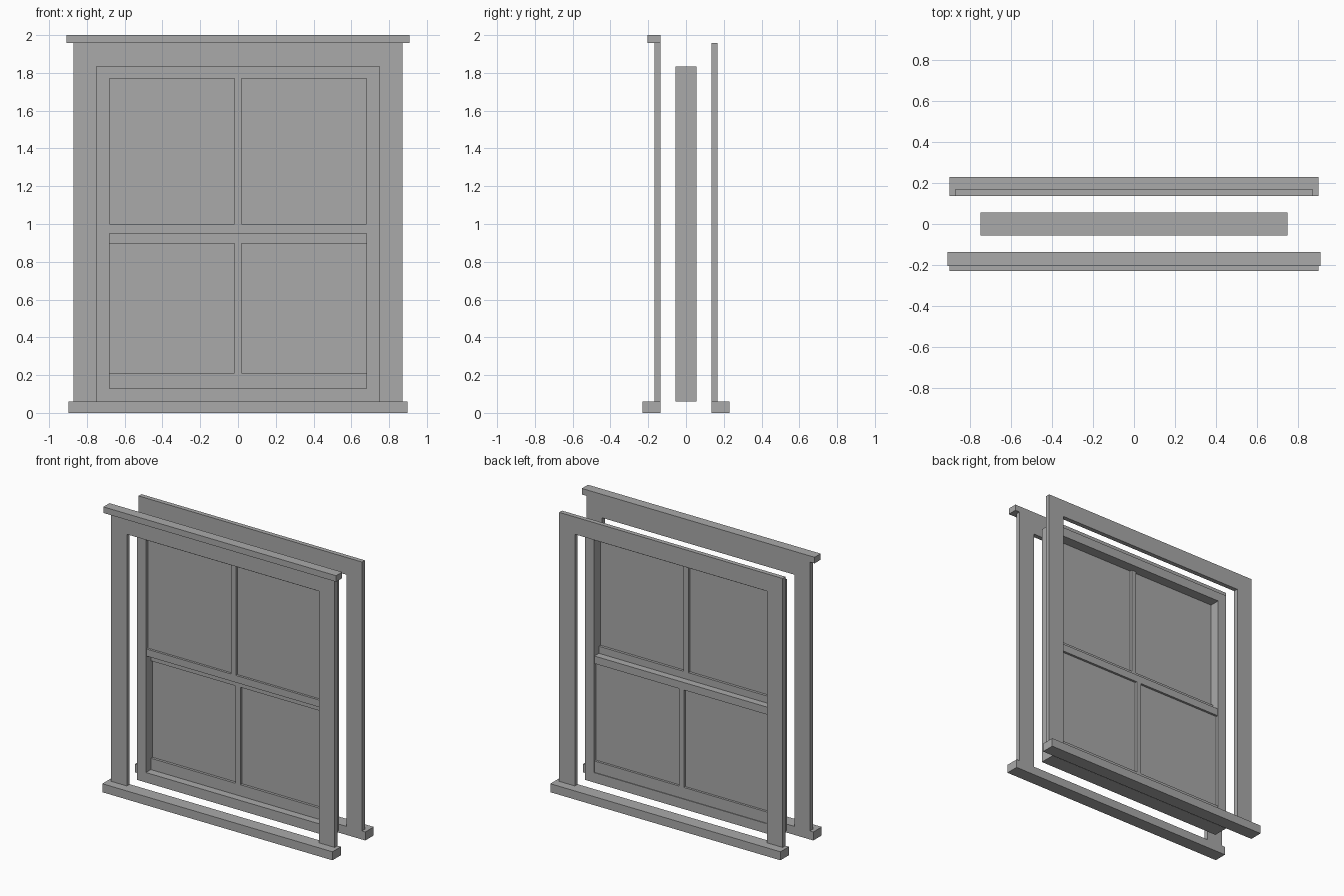
import bpy, bmesh

if "Cube" in bpy.data.objects:
    bpy.data.objects.remove(bpy.data.objects["Cube"])

paint = bpy.data.materials.new("grey paint")
paint.diffuse_color = (0.4, 0.4, 0.4, 1)
paint.use_nodes = True
paint.node_tree.nodes["Principled BSDF"].inputs["Base Color"].default_value = paint.diffuse_color


def finish(name, bm):
    bmesh.ops.recalc_face_normals(bm, faces=bm.faces)
    mesh = bpy.data.meshes.new(name)
    bm.to_mesh(mesh)
    bm.free()
    mesh.materials.append(paint)
    obj = bpy.data.objects.new(name, mesh)
    bpy.context.collection.objects.link(obj)
    return obj


def extrude(bm, faces, depth):
    result = bmesh.ops.extrude_face_region(bm, geom=faces)
    verts = [v for v in result["geom"] if isinstance(v, bmesh.types.BMVert)]
    bmesh.ops.translate(bm, verts=verts, vec=(0, depth, 0))


def symmetric_slab(name, half, y0, y1):
    """Extrude a front profile, given as its right half and mirrored in x."""
    outline = half + [(-x, z) for x, z in reversed(half)]
    bm = bmesh.new()
    face = bm.faces.new([bm.verts.new((x, y0, z)) for x, z in outline])
    extrude(bm, [face], y1 - y0)
    return finish(name, bm)


def bar(name, half_width, z0, z1, y0, y1):
    return symmetric_slab(name, [(half_width, z0), (half_width, z1)], y0, y1)


# Outer and inner casings: legs and head in one piece, open at the bottom
casing = [(0.75, 1.835), (0.75, 0.06), (0.872, 0.06), (0.872, 1.957)]
symmetric_slab("front_casing", casing, -0.168, -0.136)
symmetric_slab("back_casing", casing, 0.136, 0.168)

# Sills and the cap over the front casing
bar("front_sill", 0.898, 0, 0.06, -0.23, -0.136)
bar("back_sill", 0.898, 0, 0.06, 0.136, 0.23)
bar("front_cap", 0.908, 1.957, 2.0, -0.204, -0.136)

# Window frame: a rectangular ring
bm = bmesh.new()
loops = []
for w, z0, z1 in ((0.748, 0.06, 1.835), (0.68, 0.13, 1.77)):
    loops.append([bm.verts.new((x, -0.055, z))
                  for x, z in ((-w, z0), (w, z0), (w, z1), (-w, z1))])
outer, inner = loops
ring = [bm.faces.new((outer[i], outer[(i + 1) % 4], inner[(i + 1) % 4], inner[i]))
        for i in range(4)]
extrude(bm, ring, 0.11)
finish("window_frame", bm)

# Upper sash towards the front: bottom rail with centre bar
symmetric_slab("upper_sash",
               [(0.68, 0.95), (0.68, 1.0), (0.018, 1.0), (0.018, 1.77)],
               -0.05, 0)
bar("upper_glass", 0.68, 0.96, 1.77, -0.034, -0.018)

# Lower sash towards the back: two rails with centre bar
symmetric_slab("lower_sash",
               [(0.68, 0.13), (0.68, 0.21), (0.018, 0.21),
                (0.018, 0.897), (0.68, 0.897), (0.68, 0.95)],
               0, 0.05)
bar("lower_glass", 0.68, 0.14, 0.94, 0.018, 0.034)
